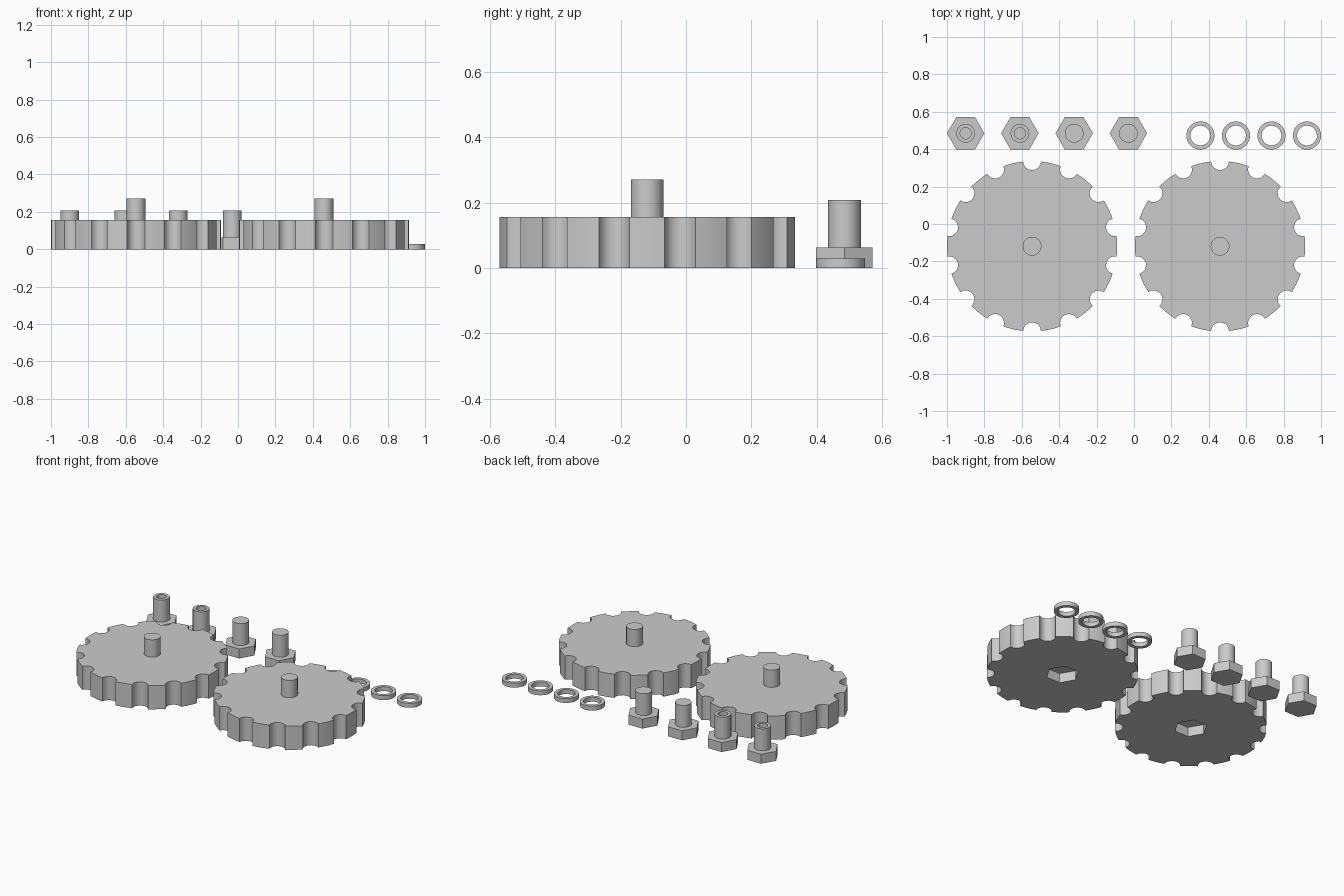
import bpy, bmesh
from math import sin, cos, pi, asin, radians

cube = bpy.data.objects.get("Cube")
if cube:
    bpy.data.objects.remove(cube, do_unlink=True)

grey = bpy.data.materials.new("plain grey")
grey.use_nodes = True
GREY = (0.6, 0.6, 0.6, 1)
grey.diffuse_color = GREY
grey.node_tree.nodes["Principled BSDF"].inputs["Base Color"].default_value = GREY


def ring(radius, sides):
    """Outline of a regular polygon with a corner on +x."""
    return [(radius * cos(2 * pi * i / sides), radius * sin(2 * pi * i / sides))
            for i in range(sides)]


def prism(name, outline, x, y, z0, z1):
    """Upright solid with the given outline."""
    bm = bmesh.new()
    base = bm.faces.new([bm.verts.new((px, py, z0)) for px, py in outline])
    top = bmesh.ops.extrude_face_region(bm, geom=[base])["geom"]
    verts = [v for v in top if isinstance(v, bmesh.types.BMVert)]
    bmesh.ops.translate(bm, verts=verts, vec=(0, 0, z1 - z0))
    bmesh.ops.recalc_face_normals(bm, faces=bm.faces)
    mesh = bpy.data.meshes.new(name)
    bm.to_mesh(mesh)
    bm.free()
    mesh.materials.append(grey)
    obj = bpy.data.objects.new(name, mesh)
    obj.location = (x, y, 0)
    bpy.context.collection.objects.link(obj)
    return obj


def carve(obj, outline, z0, z1):
    """Cut a prism-shaped hole, centred on the object."""
    cutter = prism("cutter", outline, obj.location.x, obj.location.y, z0, z1)
    cutter.hide_render = True
    mod = obj.modifiers.new("hole", 'BOOLEAN')
    mod.operation, mod.solver, mod.object = 'DIFFERENCE', 'EXACT', cutter
    bpy.context.view_layer.update()
    graph = bpy.context.evaluated_depsgraph_get()
    mesh = bpy.data.meshes.new_from_object(obj.evaluated_get(graph))
    obj.modifiers.clear()
    obj.data = mesh
    bpy.data.objects.remove(cutter, do_unlink=True)


def smooth(obj):
    bpy.ops.object.select_all(action='DESELECT')
    obj.select_set(True)
    bpy.context.view_layer.objects.active = obj
    bpy.ops.object.shade_smooth_by_angle(angle=radians(30))


def notched_disc(radius, notch, count, steps=8):
    """Circle with round bites between its teeth."""
    points = []
    pitch = 2 * pi / count
    half = 2 * asin(notch / (2 * radius))   # half the angle a bite takes up
    for k in range(count):
        start, end = (k - 0.5) * pitch + half, (k + 0.5) * pitch - half
        for i in range(steps):
            a = start + (end - start) * i / steps
            points.append((radius * cos(a), radius * sin(a)))
        mid = (k + 0.5) * pitch
        for i in range(steps + 1):
            b = mid - pi + (pi / 2 - half / 2) * (1 - 2 * i / steps)
            points.append((radius * cos(mid) + notch * cos(b),
                           radius * sin(mid) + notch * sin(b)))
    return points


HEX = ring(0.1, 6)
HEAD = 0.063

# Notched wheels: hexagonal pocket underneath, axle peg on top
for side, x in (("right", -0.545), ("left", 0.46)):
    wheel = prism(f"{side}_wheel", notched_disc(0.455, 0.048, 14), x, -0.119, 0, 0.157)
    carve(wheel, HEX, -0.05, HEAD)
    smooth(wheel)
    smooth(prism(f"{side}_wheel_peg", ring(0.05, 40), x, -0.119, 0.15, 0.271))

# Hex-headed bolts: the first two are hollow at the tip
for i in range(4):
    x = -0.9 + 0.29 * i
    prism(f"bolt_head_{i + 1}", HEX, x, 0.485, 0, HEAD)
    shaft = prism(f"bolt_shaft_{i + 1}", ring(0.05, 40), x, 0.485, 0.05, 0.208)
    if i < 2:
        carve(shaft, ring(0.03, 32), 0.1, 0.25)
    smooth(shaft)

# Washers
for i in range(4):
    washer = prism(f"washer_{i + 1}", ring(0.075, 48), 0.355 + 0.19 * i, 0.473, 0, 0.029)
    carve(washer, ring(0.053, 48), -0.05, 0.1)
    smooth(washer)
